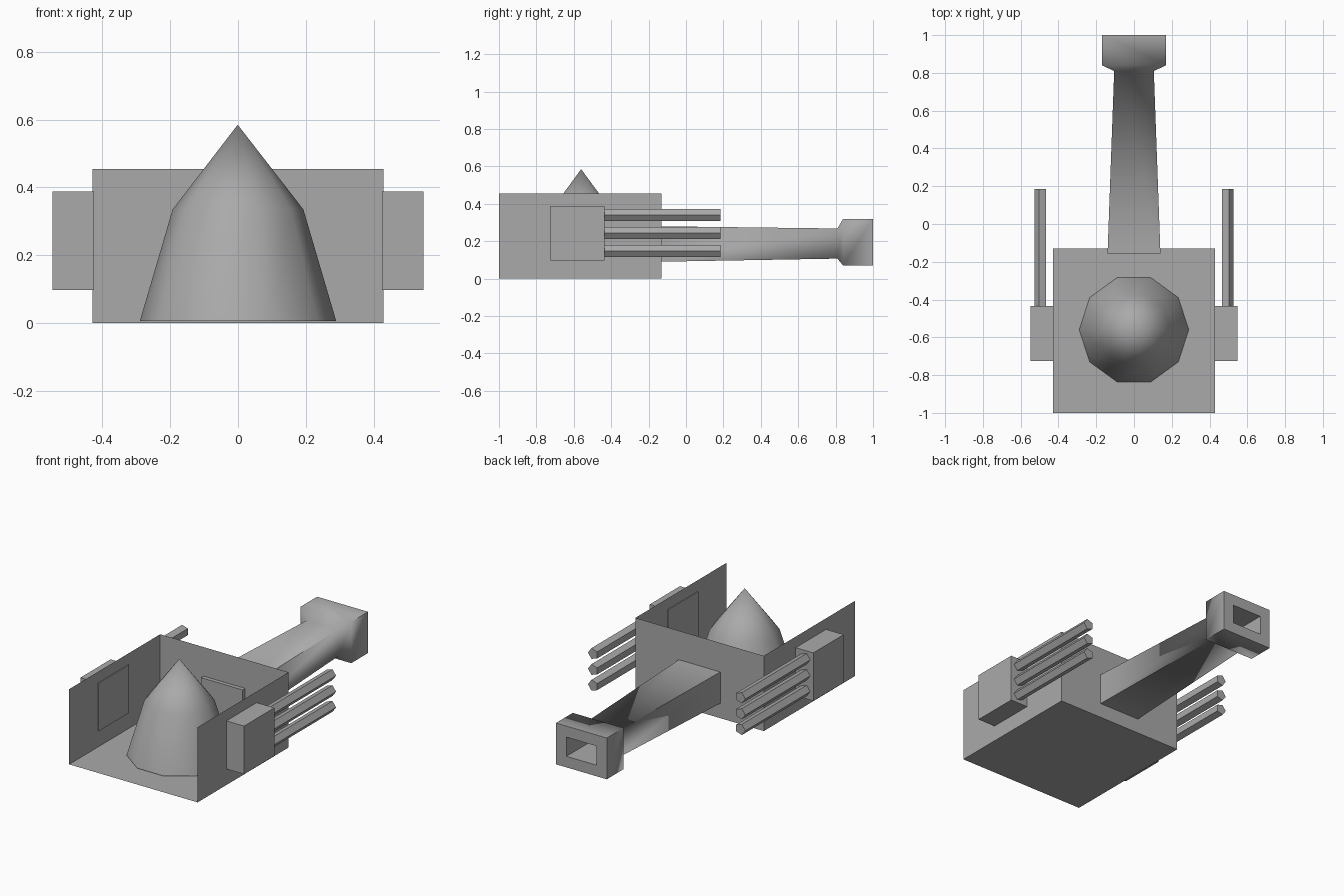
import bpy, bmesh, math
from mathutils import Matrix

cube = bpy.data.objects.get("Cube")
if cube:
    bpy.data.objects.remove(cube, do_unlink=True)

grey = bpy.data.materials.new("plain grey")
grey.use_nodes = True
colour = (0.4, 0.4, 0.4, 1)
grey.diffuse_color = colour
grey.node_tree.nodes["Principled BSDF"].inputs["Base Color"].default_value = colour


def finish(bm, name, smooth_angle=None):
    mesh = bpy.data.meshes.new(name)
    bm.to_mesh(mesh)
    bm.free()
    mesh.materials.append(grey)
    obj = bpy.data.objects.new(name, mesh)
    bpy.context.collection.objects.link(obj)
    if smooth_angle:
        bpy.ops.object.select_all(action='DESELECT')
        obj.select_set(True)
        bpy.context.view_layer.objects.active = obj
        bpy.ops.object.shade_smooth_by_angle(angle=math.radians(smooth_angle))
    return obj


def box(bm, x, y, z):
    size = [b - a for a, b in (x, y, z)]
    mid = [(a + b) / 2 for a, b in (x, y, z)]
    bmesh.ops.create_cube(bm, size=1, matrix=Matrix.Translation(mid) @ Matrix.Diagonal((*size, 1)))


def loft(bm, rings, cap_start=True, cap_end=True):
    """Skin a list of point rings."""
    loops = [[bm.verts.new(p) for p in ring] for ring in rings]
    n = len(loops[0])
    for a, b in zip(loops, loops[1:]):
        for i in range(n):
            j = (i + 1) % n
            bm.faces.new((a[i], a[j], b[j], b[i]))
    if cap_start:
        bm.faces.new(loops[0])
    if cap_end:
        bm.faces.new(loops[-1])
    bmesh.ops.recalc_face_normals(bm, faces=bm.faces)


# Open tray: thin floor, two sides and back, with no front or top
bm = bmesh.new()
box(bm, (-0.43, 0.43), (-1, -0.13), (0, 0.455))
open_faces = [f for f in bm.faces if f.normal.z > 0.9 or f.normal.y < -0.9]
bmesh.ops.delete(bm, geom=open_faces, context='FACES_ONLY')
finish(bm, "open_hull")

# Ten-sided pointed dome
bm = bmesh.new()
rings = []
for radius, z in ((0.29, 0.005), (0.193, 0.335), (0.001, 0.585)):
    rings.append([(radius * math.cos(math.tau * i / 10),
                   -0.56 + radius * math.sin(math.tau * i / 10), z) for i in range(10)])
loft(bm, rings)
bmesh.ops.remove_doubles(bm, verts=bm.verts, dist=0.003)
finish(bm, "pointed_dome", 45)

# Tapered main barrel with flared muzzle and a square bore
bm = bmesh.new()
rings = []
for y, w, low, high in ((-0.155, 0.14, 0.09, 0.28), (0.81, 0.105, 0.107, 0.268),
                        (0.84, 0.17, 0.07, 0.32), (1, 0.17, 0.07, 0.32),
                        (1, 0.1, 0.137, 0.253), (0.6, 0.1, 0.137, 0.253)):
    rings.append([(-w, y, low), (w, y, low), (w, y, high), (-w, y, high)])
loft(bm, rings)
finish(bm, "main_barrel", 70)

# Side pods, each with three five-sided tubes
for side, label in ((1, "left"), (-1, "right")):
    bm = bmesh.new()
    box(bm, sorted((side * 0.425, side * 0.548)), (-0.725, -0.435), (0.097, 0.388))
    finish(bm, label + "_pod")
    for k, z in enumerate((0.148, 0.243, 0.34)):
        bm = bmesh.new()
        rings = []
        for y in (-0.45, 0.185):
            rings.append([(side * (0.493 + 0.034 * math.cos(math.tau * i / 5)), y,
                           z + 0.034 * math.sin(math.tau * i / 5)) for i in range(5)])
        loft(bm, rings)
        finish(bm, f"{label}_tube_{k + 1}")
